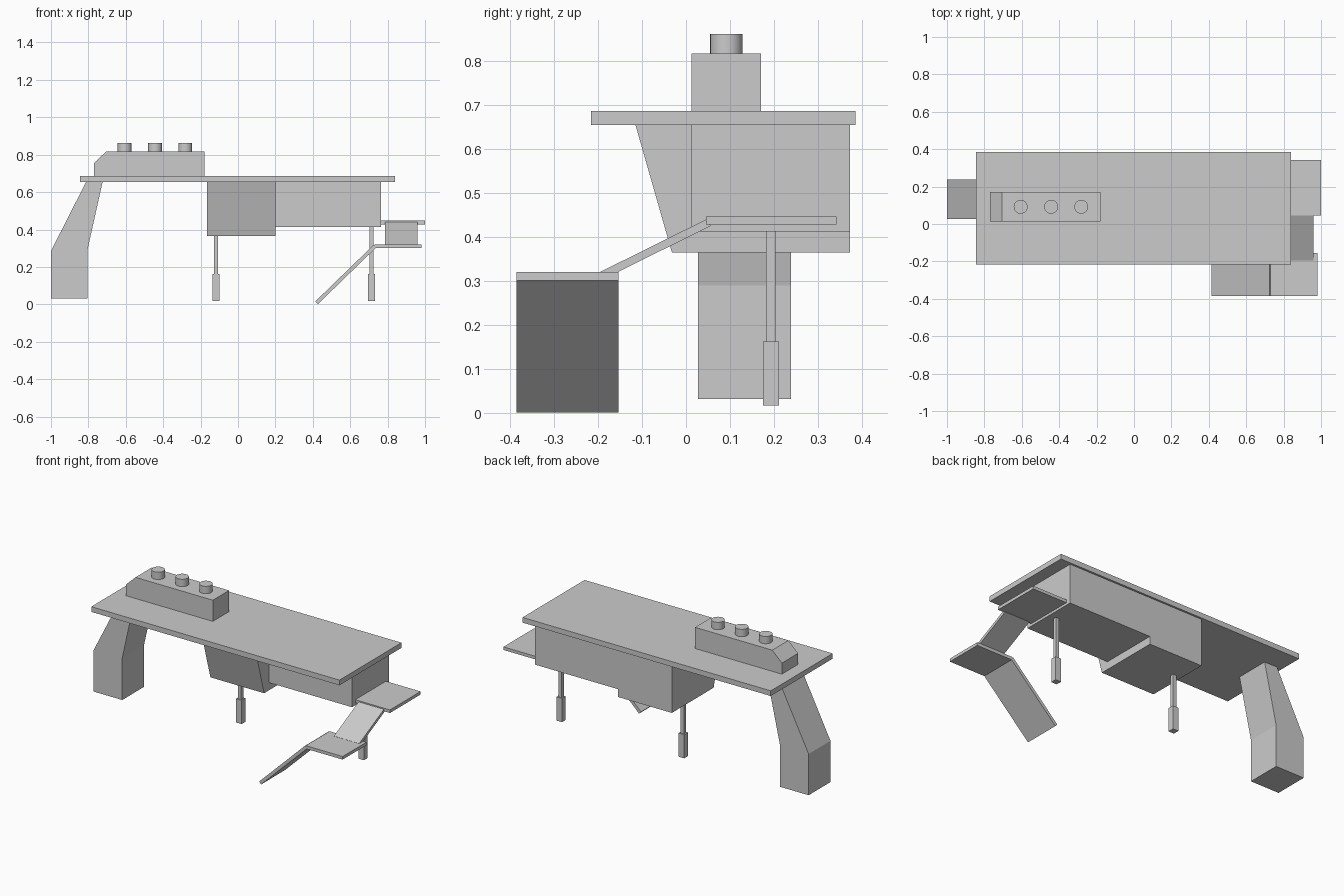
import bpy, bmesh
from mathutils import Vector

if "Cube" in bpy.data.objects:
    bpy.data.objects.remove(bpy.data.objects["Cube"])


def prism(name, points, axis, lo, hi):
    """Extrude a 2D outline along y (outline in x,z) or x (outline in y,z)."""
    place = (lambda a, b, t: (a, t, b)) if axis == 'y' else (lambda a, b, t: (t, a, b))
    bm = bmesh.new()
    face = bm.faces.new([bm.verts.new(place(a, b, lo)) for a, b in points])
    new = bmesh.ops.extrude_face_region(bm, geom=[face])['geom']
    shift = Vector(place(0, 0, hi - lo))
    bmesh.ops.translate(bm, vec=shift, verts=[v for v in new if isinstance(v, bmesh.types.BMVert)])
    bmesh.ops.recalc_face_normals(bm, faces=bm.faces)
    mesh = bpy.data.meshes.new(name)
    bm.to_mesh(mesh)
    bm.free()
    obj = bpy.data.objects.new(name, mesh)
    bpy.context.collection.objects.link(obj)
    return obj


def box(name, x, y, z):
    return prism(name, [(x[0], z[0]), (x[1], z[0]), (x[1], z[1]), (x[0], z[1])], 'y', *y)


def strip(name, start, end, thick, axis, lo, hi):
    """Sloping plank whose centre line runs from start to end."""
    a, b = Vector(start), Vector(end)
    d = (b - a).normalized()
    n = Vector((-d.y, d.x)) * thick / 2
    return prism(name, [a + n, b + n, b - n, a - n], axis, lo, hi)


# Roof slab
box("roof_slab", (-0.845, 0.84), (-0.216, 0.385), (0.655, 0.687))

# Rooftop unit with three round vents
prism("rooftop_unit", [(-0.77, 0.687), (-0.18, 0.687), (-0.18, 0.817),
                       (-0.705, 0.817), (-0.77, 0.755)], 'y', 0.013, 0.17)
for i, x in enumerate((-0.606, -0.443, -0.282)):
    bpy.ops.mesh.primitive_cylinder_add(vertices=32, radius=0.037, depth=0.045,
                                        location=(x, 0.092, 0.8395))
    bpy.context.object.name = f"roof_vent_{i + 1}"
    bpy.ops.object.shade_smooth_by_angle()

# Bent support leg
prism("support_leg", [(-1, 0.032), (-0.805, 0.032), (-0.805, 0.29), (-0.724, 0.655),
                      (-0.812, 0.655), (-1, 0.285)], 'y', 0.027, 0.239)

# Hanging cabins: one with a sloping front, one plain
prism("sloped_cabin", [(-0.115, 0.655), (0.373, 0.655), (0.373, 0.365), (-0.032, 0.365)],
      'x', -0.165, 0.2)
box("rear_cabin", (0.2, 0.765), (0.013, 0.373), (0.413, 0.655))

# Thin posts with thicker feet
for side, x, top in (("left", -0.117, 0.365), ("right", 0.713, 0.413)):
    box(f"{side}_post", (x - 0.011, x + 0.011), (0.182, 0.204), (0.162, top))
    box(f"{side}_foot", (x - 0.019, x + 0.019), (0.175, 0.212), (0.017, 0.162))

# Landings and ramps
box("upper_landing", (0.765, 1.0), (0.045, 0.342), (0.428, 0.447))
strip("upper_ramp", (0.052, 0.433), (-0.19, 0.313), 0.018, 'x', 0.787, 0.959)
box("lower_landing", (0.73, 0.98), (-0.385, -0.154), (0.301, 0.32))
strip("lower_ramp", (0.732, 0.311), (0.42, 0.008), 0.02, 'y', -0.385, -0.154)
